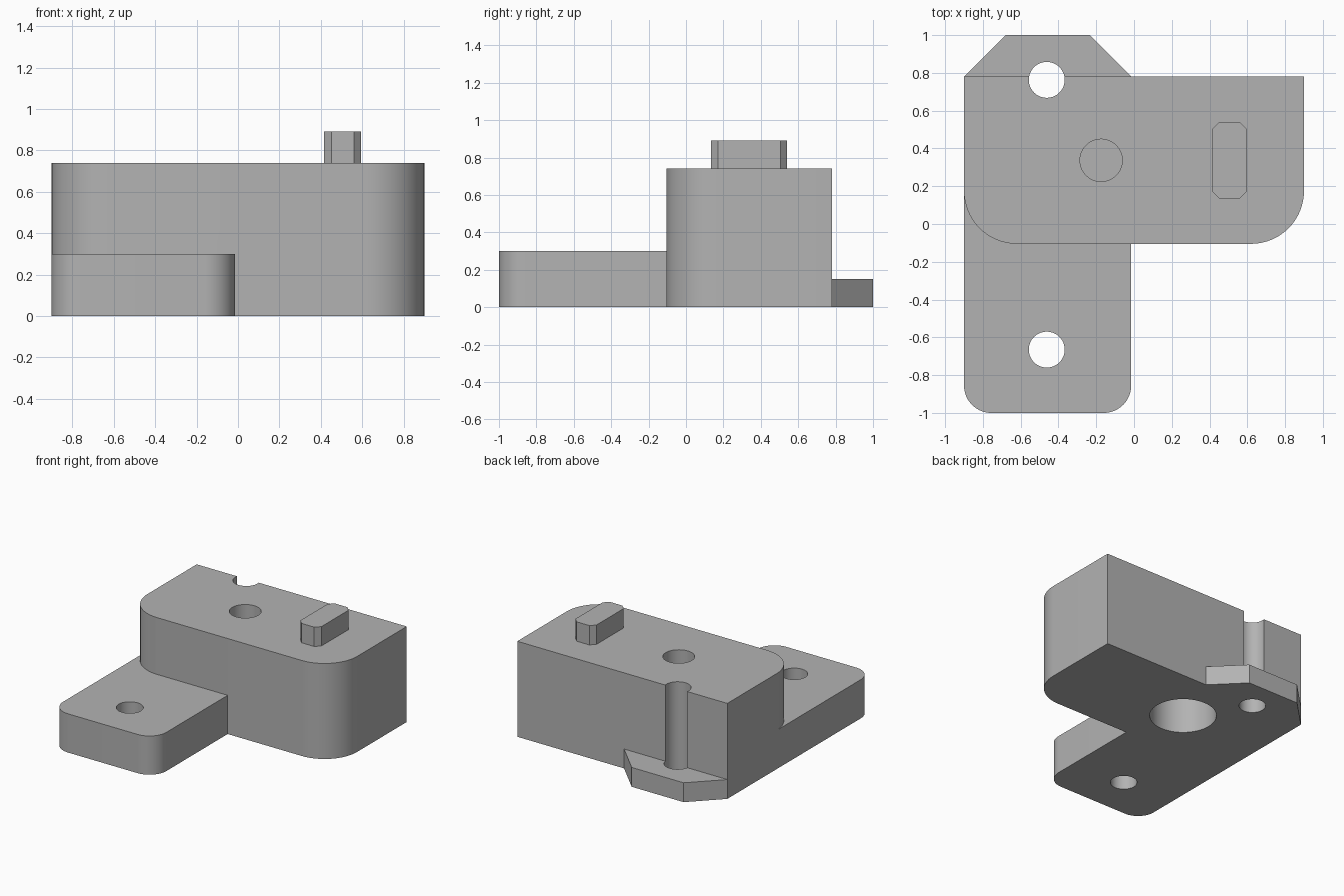
import bpy, bmesh, math
from mathutils import Vector

cube = bpy.data.objects.get("Cube")
if cube:
    bpy.data.objects.remove(cube, do_unlink=True)

grey = bpy.data.materials.new("plain grey")
grey.use_nodes = True
colour = (0.45, 0.45, 0.45, 1)
grey.diffuse_color = colour
grey.node_tree.nodes["Principled BSDF"].inputs["Base Color"].default_value = colour


def prism(name, outline, z0, z1):
    """Extrude a counter-clockwise outline between two heights."""
    bm = bmesh.new()
    face = bm.faces.new([bm.verts.new((x, y, z0)) for x, y in outline])
    top = bmesh.ops.extrude_face_region(bm, geom=[face])["geom"]
    verts = [v for v in top if isinstance(v, bmesh.types.BMVert)]
    bmesh.ops.translate(bm, verts=verts, vec=(0, 0, z1 - z0))
    bmesh.ops.recalc_face_normals(bm, faces=bm.faces)
    mesh = bpy.data.meshes.new(name)
    bm.to_mesh(mesh)
    bm.free()
    mesh.materials.append(grey)
    obj = bpy.data.objects.new(name, mesh)
    bpy.context.collection.objects.link(obj)
    return obj


def arc(cx, cy, r, start, end, steps):
    angles = [math.radians(start + (end - start) * i / steps) for i in range(steps + 1)]
    return [(cx + r * math.cos(a), cy + r * math.sin(a)) for a in angles]


def round_front(x0, x1, y0, y1, r):
    """Rectangle whose two front corners are rounded."""
    return (arc(x0 + r, y0 + r, r, 180, 270, 16)
            + arc(x1 - r, y0 + r, r, 270, 360, 16) + [(x1, y1), (x0, y1)])


def cylinder(name, cx, cy, r, z0, z1):
    return prism(name, arc(cx, cy, r, 0, 360, 64)[:-1], z0, z1)


def combine(target, other, operation):
    """Apply a boolean and discard the helper."""
    mod = target.modifiers.new(operation, "BOOLEAN")
    mod.operation = operation
    mod.solver = "EXACT"
    mod.object = other
    bpy.context.view_layer.objects.active = target
    bpy.ops.object.modifier_apply(modifier=mod.name)
    bpy.data.objects.remove(other, do_unlink=True)


# Main block with the front mounting plate and the rear tab
left, right, back, top = -0.9, 0.9, 0.78, 0.74
body = prism("mounting_block", round_front(left, right, -0.105, back, 0.28), 0, top)
plate = prism("front_plate", round_front(left, -0.015, -1, 0.4, 0.145), 0, 0.3)
tab = prism("rear_tab", [(left, 0.6), (-0.015, 0.6), (-0.015, back),
                         (-0.235, 1), (-0.68, 1), (left, back)], 0, 0.15)
combine(body, plate, "UNION")
combine(body, tab, "UNION")

# Locating key on top, with chamfered corners
x0, x1, y0, y1, c = 0.415, 0.595, 0.135, 0.54, 0.036
key = prism("locating_key", [(x0 + c, y0), (x1 - c, y0), (x1, y0 + c), (x1, y1 - c),
                             (x1 - c, y1), (x0 + c, y1), (x0, y1 - c), (x0, y0 + c)],
            top - 0.04, 0.89)
combine(body, key, "UNION")

# Two through holes, and a blind hole over a wide blind bore
for y in (0.763, -0.665):
    combine(body, cylinder("screw_hole", -0.462, y, 0.095, -0.1, 1), "DIFFERENCE")
combine(body, cylinder("top_hole", -0.174, 0.337, 0.112, 0.46, 1), "DIFFERENCE")
combine(body, cylinder("bottom_bore", -0.174, 0.337, 0.238, -0.1, 0.44), "DIFFERENCE")

# Smooth the curved walls, keep the edges sharp
bpy.ops.object.select_all(action="DESELECT")
body.select_set(True)
bpy.context.view_layer.objects.active = body
bpy.ops.object.shade_smooth_by_angle(angle=math.radians(30))
